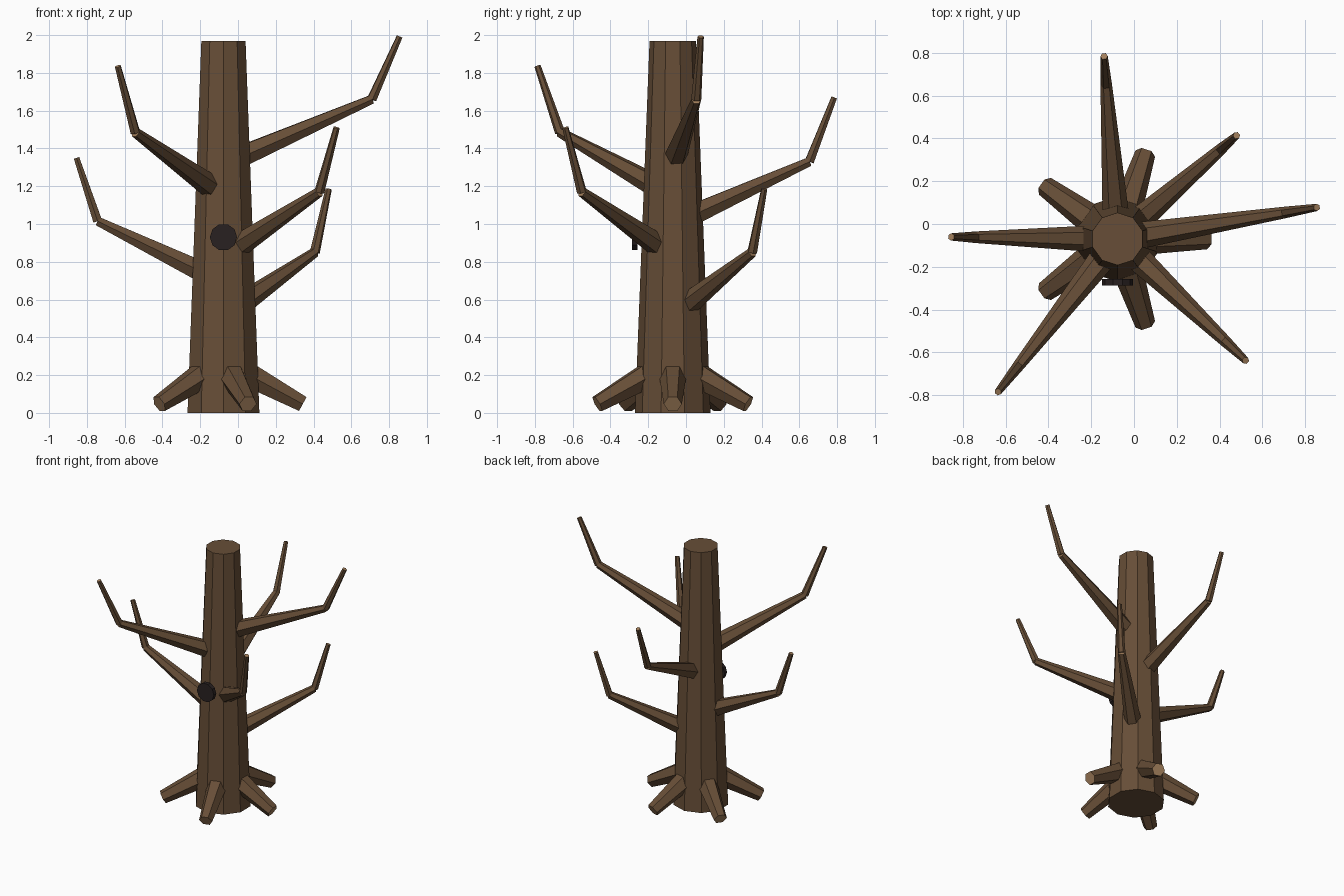
import bpy
import bmesh
from math import radians, cos, sin
from mathutils import Matrix, Vector

old = bpy.data.objects.get("Cube")
if old:
    bpy.data.objects.remove(old, do_unlink=True)


def material(name, rgb):
    mat = bpy.data.materials.new(name)
    mat.use_nodes = True
    mat.diffuse_color = (*rgb, 1)
    mat.node_tree.nodes["Principled BSDF"].inputs["Base Color"].default_value = (*rgb, 1)
    return mat


bark = material("bark_brown", (0.135, 0.076, 0.038))
cut_wood = material("cut_wood_tan", (0.36, 0.21, 0.105))
dark = material("hollow_dark", (0.022, 0.015, 0.015))

CENTRE = Vector((-0.077, -0.07, 0))


def tapered(name, start, end, r1, r2, sides, side_axis, mats):
    """Tapered prism from start to end, with a corner along side_axis.
    A second material, if given, colours the two end caps."""
    bm = bmesh.new()
    z = end - start
    bmesh.ops.create_cone(bm, cap_ends=True, segments=sides,
                          radius1=r1, radius2=r2, depth=z.length)
    for face in bm.faces:
        face.material_index = len(mats) - 1 if len(face.verts) == sides else 0
    z.normalize()
    y = Vector(side_axis)
    x = y.cross(z)
    turn = Matrix((x, y, z)).transposed().to_4x4()
    bm.transform(Matrix.Translation((start + end) / 2) @ turn)
    mesh = bpy.data.meshes.new(name)
    bm.to_mesh(mesh)
    bm.free()
    for mat in mats:
        mesh.materials.append(mat)
    obj = bpy.data.objects.new(name, mesh)
    bpy.context.collection.objects.link(obj)
    return obj


def limb(name, angle, stations):
    """Chain of six-sided pieces in one vertical plane through the trunk.
    Each station is (distance from trunk axis, height, thickness)."""
    a = radians(angle)
    out, side = Vector((cos(a), sin(a), 0)), (-sin(a), cos(a), 0)
    points = [CENTRE + out * d + Vector((0, 0, h)) for d, h, _ in stations]
    for i in range(len(points) - 1):
        part = name if i == 0 else name + "_tip"
        tapered(part, points[i], points[i + 1], stations[i][2], stations[i + 1][2],
                6, side, [bark, cut_wood])


# Trunk
tapered("trunk", CENTRE, CENTRE + Vector((0, 0, 1.97)), 0.2, 0.123, 10, (0, 1, 0), [bark])

# Knot hole on the front
tapered("knot_hole", Vector((-0.077, -0.257, 0.93)), Vector((-0.077, -0.287, 0.93)),
        0.072, 0.072, 10, (1, 0, 0), [dark])

# Roots
for i in range(5):
    limb(f"root_{i + 1}", i * 72, [(0.1, 0.22, 0.076), (0.42, 0.047, 0.048)])

# Branches: angle, start height, elbow distance and height, tip distance and height
branches = [
    (9, 1.36, 0.795, 1.66, 0.944, 1.992),
    (232, 1.195, 0.758, 1.485, 0.908, 1.835),
    (94.2, 1.046, 0.725, 1.33, 0.857, 1.67),
    (316.5, 0.88, 0.70, 1.17, 0.826, 1.51),
    (179.3, 0.74, 0.666, 1.015, 0.778, 1.35),
    (41, 0.565, 0.641, 0.85, 0.738, 1.185),
]
for i, (angle, h0, d1, h1, d2, h2) in enumerate(branches):
    limb(f"branch_{i + 1}", angle, [(0.1, h0, 0.063), (d1, h1, 0.027), (d2, h2, 0.017)])
